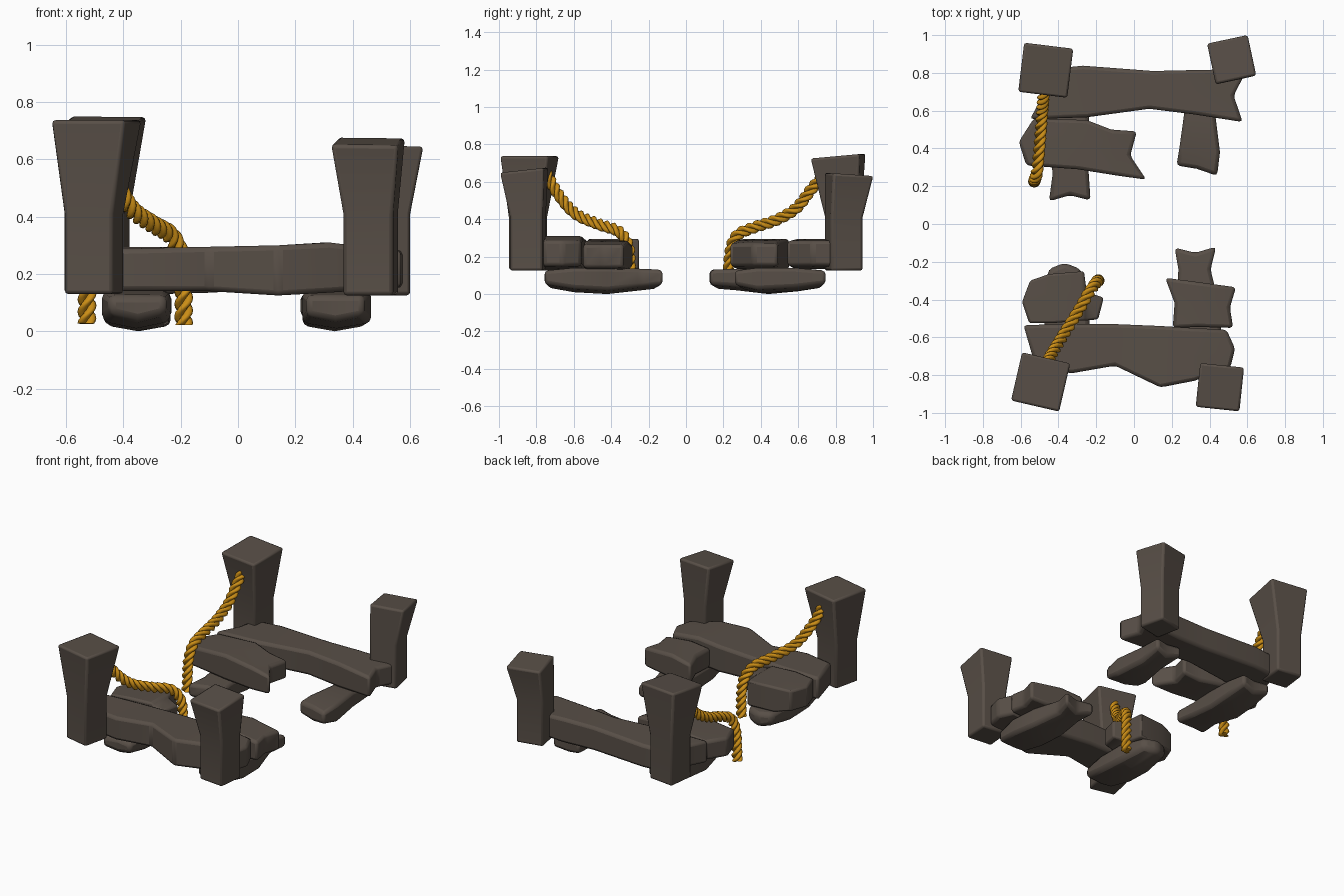
import bpy, bmesh, math
from mathutils import Vector

if "Cube" in bpy.data.objects:
    bpy.data.objects.remove(bpy.data.objects["Cube"])


def material(name, rgb):
    m = bpy.data.materials.new(name)
    m.diffuse_color = (*rgb, 1)
    m.use_nodes = True
    m.node_tree.nodes["Principled BSDF"].inputs["Base Color"].default_value = m.diffuse_color
    return m


WOOD = material("dark brown wood", (0.098, 0.078, 0.063))
ROPE = material("golden rope", (0.60, 0.27, 0.008))


def make(name, verts, faces, mat, bevel=0.0, angle=35):
    me = bpy.data.meshes.new(name)
    bm = bmesh.new()
    vs = [bm.verts.new(v) for v in verts]
    for f in faces:
        bm.faces.new([vs[i] for i in f])
    bmesh.ops.recalc_face_normals(bm, faces=bm.faces)
    bm.to_mesh(me)
    bm.free()
    ob = bpy.data.objects.new(name, me)
    bpy.context.collection.objects.link(ob)
    me.materials.append(mat)
    if bevel:
        b = ob.modifiers.new("worn edges", 'BEVEL')
        b.width = bevel
        b.segments = 2
        b.limit_method = 'ANGLE'
        b.angle_limit = math.radians(25)
    bpy.ops.object.select_all(action='DESELECT')
    ob.select_set(True)
    bpy.context.view_layer.objects.active = ob
    bpy.ops.object.shade_smooth_by_angle(angle=math.radians(angle))
    return ob


def plank(name, stations, ends=(0, 0), keel=0.0, along='x', bevel=0.018):
    """Stations: (s at low edge, low edge, s at high edge, high edge, bottom, top);
    ends shift the middle of each end to make splits or points."""
    verts, faces = [], []
    last = len(stations) - 1
    for i, (sa, a, sb, b, z0, z1) in enumerate(stations):
        sm = (sa + sb) / 2 + (ends[0] if i == 0 else ends[1] if i == last else 0)
        ring = [(sa, a, z0 + keel), (sm, (a + b) / 2, z0), (sb, b, z0 + keel),
                (sb, b, z1), (sm, (a + b) / 2, z1), (sa, a, z1)]
        verts += [(s, t, z) if along == 'x' else (t, s, z) for s, t, z in ring]
    for i in range(last):
        for k in range(6):
            n = (k + 1) % 6
            faces.append((i * 6 + k, i * 6 + n, i * 6 + 6 + n, i * 6 + 6 + k))
    for o in (0, last * 6):
        faces += [(o, o + 1, o + 4, o + 5), (o + 1, o + 2, o + 3, o + 4)]
    return make(name, verts, faces, WOOD, bevel)


def post(name, base, top, size, rot, zb, zt, tilt):
    """Square post, straight below and flared above; tilt slopes the top along y."""
    r = math.radians(rot)
    verts = []
    for t, (cx, cy), z, w, k in ((0, base, zb, 0.175, 0), (1, base, 0.41, 0.175, 0),
                                 (2, top, zt, size, tilt)):
        for sx, sy in ((-1, -1), (1, -1), (1, 1), (-1, 1)):
            x, y = sx * w / 2, sy * w / 2
            dy = x * math.sin(r) + y * math.cos(r)
            verts.append((cx + x * math.cos(r) - y * math.sin(r), cy + dy, z + k * dy))
    faces = [(0, 1, 2, 3), (8, 9, 10, 11)]
    for o in (0, 4):
        faces += [(o + k, o + (k + 1) % 4, o + 4 + (k + 1) % 4, o + 4 + k) for k in range(4)]
    make(name, verts, faces, WOOD, 0.013)


# four flared corner posts
post("back_left_post", (-0.475, 0.84), (-0.467, 0.813), 0.265, -7, 0.13, 0.738, 0.09)
post("back_right_post", (0.50, 0.843), (0.518, 0.872), 0.222, 12, 0.125, 0.64, -0.07)
post("front_left_post", (-0.503, -0.845), (-0.494, -0.836), 0.265, -13, 0.13, 0.737, 0.0)
post("front_right_post", (0.463, -0.845), (0.454, -0.865), 0.236, -6, 0.125, 0.663, 0.11)

# long cross beams
plank("front_beam", [
    (-0.52, -0.76, -0.585, -0.535, 0.14, 0.285), (-0.33, -0.79, -0.33, -0.53, 0.14, 0.29),
    (-0.10, -0.75, -0.10, -0.53, 0.14, 0.295), (0.14, -0.865, 0.14, -0.54, 0.125, 0.30),
    (0.32, -0.83, 0.30, -0.55, 0.135, 0.31), (0.51, -0.76, 0.49, -0.56, 0.15, 0.285)],
    ends=(0.0, 0.035))
plank("back_beam", [
    (-0.55, 0.555, -0.45, 0.82, 0.14, 0.285), (-0.25, 0.565, -0.27, 0.838, 0.14, 0.29),
    (0.08, 0.61, 0.10, 0.81, 0.14, 0.295), (0.32, 0.58, 0.32, 0.815, 0.135, 0.295),
    (0.575, 0.54, 0.60, 0.82, 0.15, 0.285)], ends=(0.02, -0.06))

# broken short planks
plank("front_left_broken_plank", [
    (-0.555, -0.525, -0.55, -0.30, 0.15, 0.28), (-0.43, -0.525, -0.45, -0.265, 0.13, 0.295),
    (-0.27, -0.51, -0.265, -0.25, 0.13, 0.295), (-0.25, -0.51, -0.25, -0.36, 0.14, 0.28),
    (-0.19, -0.505, -0.16, -0.39, 0.15, 0.265)], ends=(-0.04, 0.0))
plank("front_right_broken_plank", [
    (0.205, -0.55, 0.165, -0.285, 0.14, 0.265), (0.34, -0.545, 0.32, -0.305, 0.125, 0.285),
    (0.525, -0.55, 0.54, -0.335, 0.14, 0.265)], ends=(0.03, -0.025))
plank("back_left_broken_plank", [
    (-0.57, 0.31, -0.53, 0.56, 0.15, 0.275), (-0.30, 0.29, -0.25, 0.55, 0.13, 0.295),
    (-0.08, 0.255, -0.12, 0.50, 0.135, 0.285), (0.065, 0.235, 0.015, 0.49, 0.15, 0.27)],
    ends=(-0.06, -0.06))

# lower stringers running front to back
plank("front_left_stringer", [
    (-0.76, -0.45, -0.76, -0.25, 0.035, 0.125), (-0.60, -0.475, -0.60, -0.235, 0.01, 0.14),
    (-0.42, -0.47, -0.42, -0.235, 0.0, 0.14), (-0.24, -0.455, -0.24, -0.28, 0.03, 0.125)],
    ends=(0.02, 0.035), keel=0.025, along='y', bevel=0.025)
plank("front_right_stringer", [
    (-0.76, 0.24, -0.76, 0.44, 0.035, 0.125), (-0.60, 0.225, -0.60, 0.465, 0.01, 0.14),
    (-0.42, 0.225, -0.42, 0.45, 0.0, 0.14), (-0.24, 0.235, -0.24, 0.405, 0.02, 0.135),
    (-0.125, 0.215, -0.12, 0.435, 0.03, 0.13)],
    ends=(0.02, -0.03), keel=0.02, along='y', bevel=0.02)
plank("back_left_stringer", [
    (0.12, -0.45, 0.125, -0.23, 0.03, 0.13), (0.27, -0.43, 0.27, -0.24, 0.02, 0.135),
    (0.44, -0.46, 0.44, -0.235, 0.0, 0.14), (0.60, -0.46, 0.60, -0.24, 0.015, 0.14),
    (0.75, -0.45, 0.75, -0.25, 0.035, 0.125)],
    ends=(0.03, -0.02), keel=0.02, along='y', bevel=0.02)
plank("back_right_stringer", [
    (0.31, 0.225, 0.255, 0.44, 0.03, 0.125), (0.40, 0.24, 0.38, 0.455, 0.005, 0.14),
    (0.58, 0.265, 0.58, 0.43, 0.015, 0.14), (0.75, 0.25, 0.75, 0.44, 0.035, 0.125)],
    ends=(0.01, -0.02), keel=0.02, along='y', bevel=0.02)


def smooth_path(points, step=0.006):
    """Evenly spaced samples of a Catmull-Rom path."""
    p = [Vector(q) for q in points]
    p = [2 * p[0] - p[1]] + p + [2 * p[-1] - p[-2]]
    dense = []
    for i in range(1, len(p) - 2):
        a, b, c, d = p[i - 1:i + 3]
        for k in range(60):
            t = k / 60
            dense.append(0.5 * (2 * b + (c - a) * t + (2 * a - 5 * b + 4 * c - d) * t * t
                                + (3 * b - a - 3 * c + d) * t ** 3))
    out = [dense[0]]
    for q in dense:
        if (q - out[-1]).length >= step:
            out.append(q)
    return out


def rope(name, points, offset=0.0165, radius=0.0165, pitch=0.13, sides=10):
    """Three strands twisted round a hanging path."""
    path = smooth_path(points)
    verts, faces = [], []
    n = Vector((1, 0, 0))
    frames, dist = [], 0.0
    for i, c in enumerate(path):
        t = (path[min(i + 1, len(path) - 1)] - path[max(i - 1, 0)]).normalized()
        n = (n - t * n.dot(t)).normalized()
        if i:
            dist += (c - path[i - 1]).length
        frames.append((c, n.copy(), t.cross(n), math.tau * dist / pitch))
    for s in range(3):
        base = len(verts)
        for c, u, v, w in frames:
            a = w + s * math.tau / 3
            mid = c + offset * (u * math.cos(a) + v * math.sin(a))
            for k in range(sides):
                b = a + k * math.tau / sides
                verts.append(mid + radius * (u * math.cos(b) + v * math.sin(b)))
        for i in range(len(frames) - 1):
            for k in range(sides):
                o, m = base + i * sides, (k + 1) % sides
                faces.append((o + k, o + m, o + sides + m, o + sides + k))
        faces.append(tuple(range(base, base + sides)))
        faces.append(tuple(range(len(verts) - sides, len(verts))))
    make(name, verts, faces, ROPE, angle=60)


# hanging ropes
rope("back_rope", [(-0.475, 0.74, 0.64), (-0.48, 0.67, 0.56), (-0.487, 0.59, 0.46),
                   (-0.495, 0.48, 0.395), (-0.505, 0.36, 0.355), (-0.515, 0.27, 0.31),
                   (-0.525, 0.235, 0.21), (-0.528, 0.225, 0.02)])
rope("front_rope", [(-0.47, -0.75, 0.65), (-0.43, -0.68, 0.53), (-0.375, -0.59, 0.43),
                    (-0.30, -0.47, 0.375), (-0.235, -0.36, 0.335), (-0.20, -0.31, 0.26),
                    (-0.19, -0.30, 0.15), (-0.19, -0.30, 0.02)])
